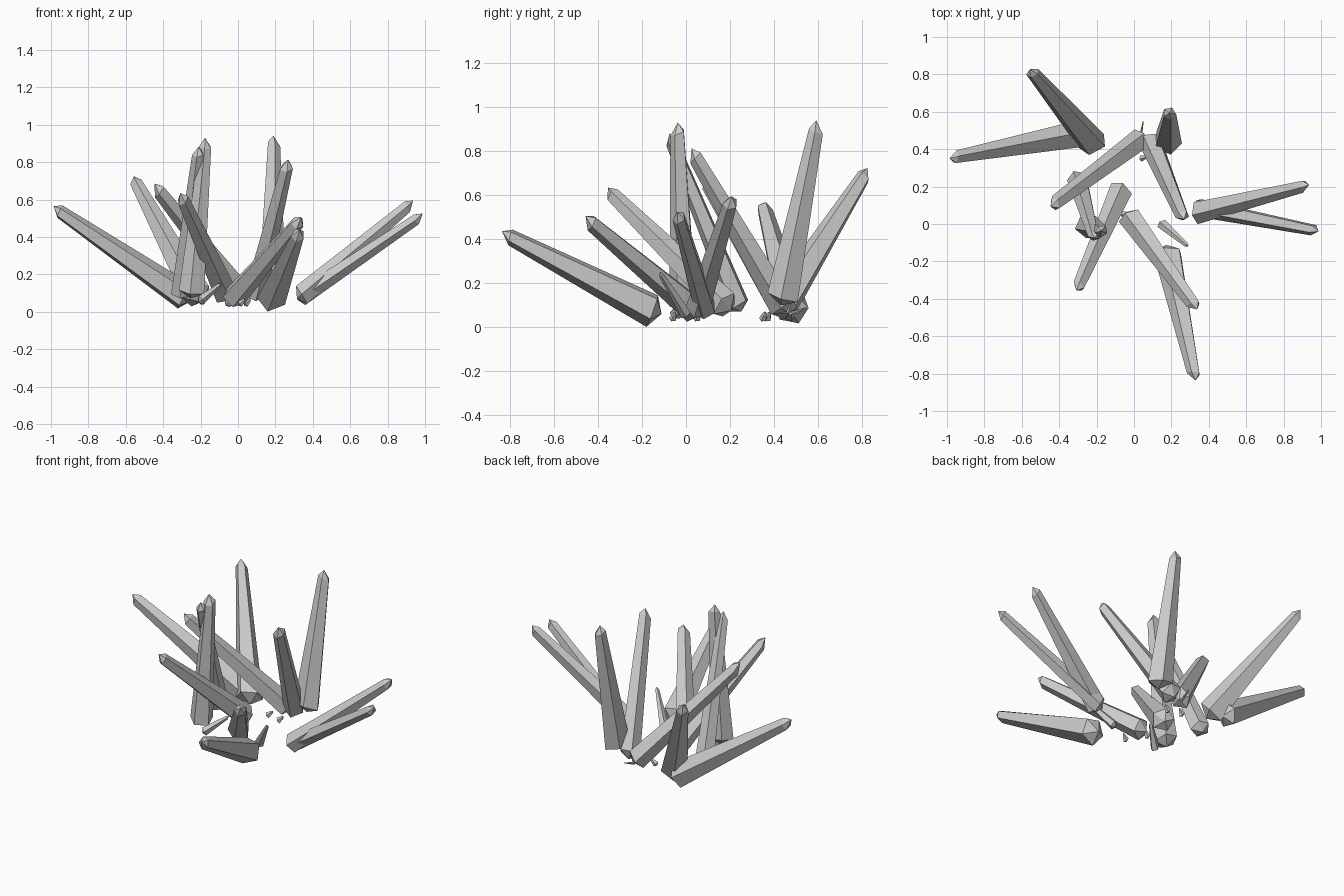
import bpy, bmesh, math, random
from mathutils import Vector

random.seed(4)
cube = bpy.data.objects.get("Cube")
if cube:
    bpy.data.objects.remove(cube, do_unlink=True)

# Single stone colour
stone = bpy.data.materials.new("pale_grey_stone")
stone.use_nodes = True
grey = (0.6, 0.6, 0.6, 1)
stone.diffuse_color = grey
stone.node_tree.nodes["Principled BSDF"].inputs["Base Color"].default_value = grey


def crystal(name, base, tip, radius, tip_radius, roll=0.0, sides=5):
    """Tapered prism with a blunt pointed root and a short off-centre point."""
    base, tip = Vector(base), Vector(tip)
    axis = (tip - base).normalized()
    side = axis.cross(Vector((0, 0, 1))).normalized()
    up = side.cross(axis)
    bm = bmesh.new()

    def ring(centre, r, slant):
        out = []
        for i in range(sides):
            a = math.tau * i / sides + roll
            p = centre + (up * math.cos(a) + side * math.sin(a)) * r * random.uniform(0.92, 1.08)
            p += axis * slant * r * math.cos(a + 1)
            p.z = max(p.z, 0)
            out.append(bm.verts.new(p))
        return out

    low = ring(base, radius, 0.2)
    high = ring(tip - axis * tip_radius * 1.3, tip_radius, 0.35)
    root_point = base - axis * radius * 0.55
    root_point.z = max(root_point.z, 0.01)
    root = bm.verts.new(root_point)
    point = bm.verts.new(tip + up * tip_radius * 0.2)
    for i in range(sides):
        j = (i + 1) % sides
        bm.faces.new((low[i], low[j], high[j], high[i]))
        bm.faces.new((high[i], high[j], point))
        bm.faces.new((low[j], low[i], root))
    bmesh.ops.recalc_face_normals(bm, faces=bm.faces)
    mesh = bpy.data.meshes.new(name)
    bm.to_mesh(mesh)
    bm.free()
    mesh.materials.append(stone)
    obj = bpy.data.objects.new(name, mesh)
    bpy.context.collection.objects.link(obj)


# Large crystals: root centre, tip, root radius, tip radius, roll
crystal("back_right_crystal", (-.22, .43, .09), (-.56, .83, .72), .085, .034, .5)
crystal("far_right_crystal", (-.29, .48, .08), (-.99, .35, .56), .08, .035, .1)
crystal("back_left_tall_crystal", (.18, .44, .14), (.19, .6, .94), .075, .036, .3)
crystal("inner_right_crystal", (.03, .45, .09), (-.45, .09, .68), .065, .038, .2)
crystal("inner_left_crystal", (.09, .44, .1), (.27, .02, .81), .065, .036, .4)
crystal("left_upper_crystal", (.34, .06, .09), (.94, .21, .59), .06, .034, .1)
crystal("left_lower_crystal", (.34, .09, .08), (.99, -.04, .52), .05, .032, .5)
crystal("front_crystal", (-.02, .04, .08), (.34, -.46, .5), .068, .035, .2)
crystal("far_front_crystal", (.18, -.15, .08), (.33, -.84, .43), .08, .036, .3)
crystal("front_right_crystal", (-.07, .18, .1), (-.31, -.36, .63), .068, .036, .1)
crystal("right_tall_crystal", (-.25, -.01, .11), (-.17, -.04, .93), .07, .036, .6)
crystal("right_leaning_crystal", (-.3, .24, .1), (-.21, -.08, .88), .058, .03, .2)

# Small shards and chips around the roots
crystal("slim_shard", (.15, 0, .06), (.29, -.12, .25), .03, .012)
crystal("side_shard", (-.2, -.05, .06), (-.09, .04, .15), .028, .012)
crystal("back_splinter", (.035, .47, .06), (.05, .55, .09), .008, .003)
for x, y in ((-.06, .05), (.04, .35), (.01, -.06), (-.05, .37)):
    crystal("root_chip", (x, y, .04), (x + .03, y + .01, .07), .018, .01)
